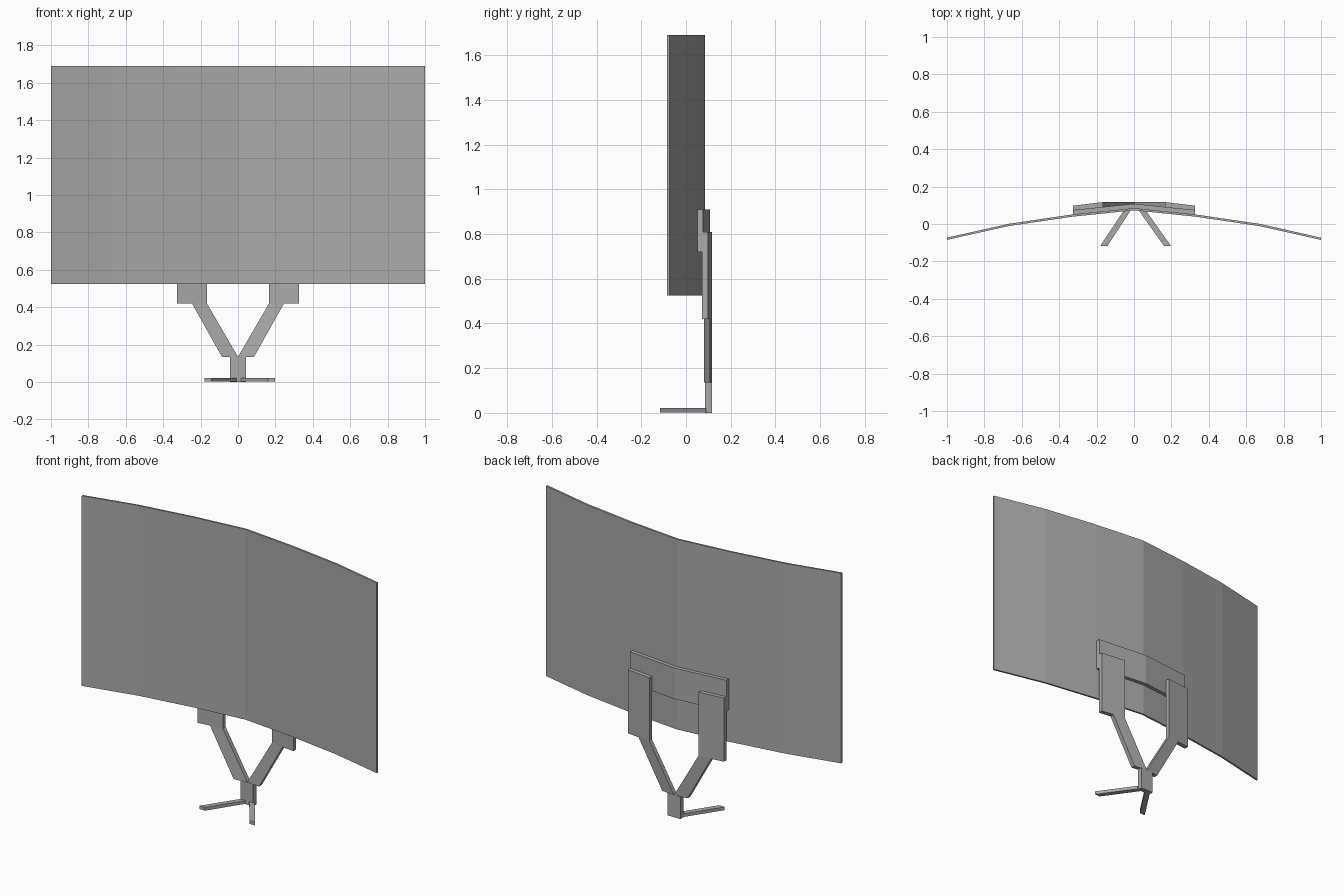
import bpy, bmesh
from mathutils import Vector

cube = bpy.data.objects.get("Cube")
if cube:
    bpy.data.objects.remove(cube, do_unlink=True)

grey = bpy.data.materials.new("plain grey")
grey.use_nodes = True
COLOUR = (0.4, 0.4, 0.4, 1)
grey.diffuse_color = COLOUR
grey.node_tree.nodes["Principled BSDF"].inputs["Base Color"].default_value = COLOUR


def slab(name, points, faces, offset):
    """Thicken a sheet of flat faces along the offset vector."""
    mesh = bpy.data.meshes.new(name)
    bm = bmesh.new()
    verts = [bm.verts.new(p) for p in points]
    sheet = [bm.faces.new([verts[i] for i in f]) for f in faces]
    moved = bmesh.ops.extrude_face_region(bm, geom=sheet, use_keep_orig=True)["geom"]
    bmesh.ops.translate(bm, vec=Vector(offset),
                        verts=[g for g in moved if isinstance(g, bmesh.types.BMVert)])
    bmesh.ops.recalc_face_normals(bm, faces=bm.faces)
    bm.to_mesh(mesh)
    bm.free()
    mesh.materials.append(grey)
    obj = bpy.data.objects.new(name, mesh)
    bpy.context.collection.objects.link(obj)
    return obj


def curved_panel(name, half, low, high, depth):
    """Bent panel, mirrored from its centre-to-edge (x, rear y) profile."""
    path = [(-x, y) for x, y in reversed(half[1:])] + half
    points = [(x, y, z) for x, y in path for z in (low, high)]
    faces = [(2 * i, 2 * i + 2, 2 * i + 3, 2 * i + 1) for i in range(len(path) - 1)]
    return slab(name, points, faces, (0, -depth, 0))


# Curved screen and the bracket behind it
curved_panel("screen", [(0, 0.085), (0.33, 0.051), (0.67, 0.001), (1, -0.073)],
             0.525, 1.69, 0.012)
curved_panel("rear_bracket", [(0, 0.108), (0.326, 0.075)], 0.72, 0.91, 0.025)

# Angled support arms: upright pad and slanted strut
ARM = [(0.326, 0.098, 0.81), (0.166, 0.117, 0.81), (0.166, 0.117, 0.42),
       (0.246, 0.1075, 0.42), (0.326, 0.098, 0.42),
       (0.0, 0.117, 0.135), (0.086, 0.1075, 0.135)]
for side, s in (("left", 1), ("right", -1)):
    slab(side + "_arm", [(s * x, y, z) for x, y, z in ARM],
         [(0, 1, 2, 3, 4), (3, 2, 5, 6)], (0, -0.027, 0))


def plan_block(name, outline, low, high):
    """Upright block from a plan outline."""
    return slab(name, [(x, y, low) for x, y in outline],
                [range(len(outline))], (0, 0, high - low))


# Centre post and splayed feet
plan_block("post", [(-0.043, 0.086), (0.043, 0.086), (0.043, 0.117), (-0.043, 0.117)],
           0, 0.137)
plan_block("right_foot", [(-0.18, -0.117), (-0.142, -0.117), (-0.006, 0.09), (-0.043, 0.09)],
           0.002, 0.022)
plan_block("left_foot", [(0.16, -0.117), (0.198, -0.117), (0.05, 0.09), (0.013, 0.09)],
           0.002, 0.022)
